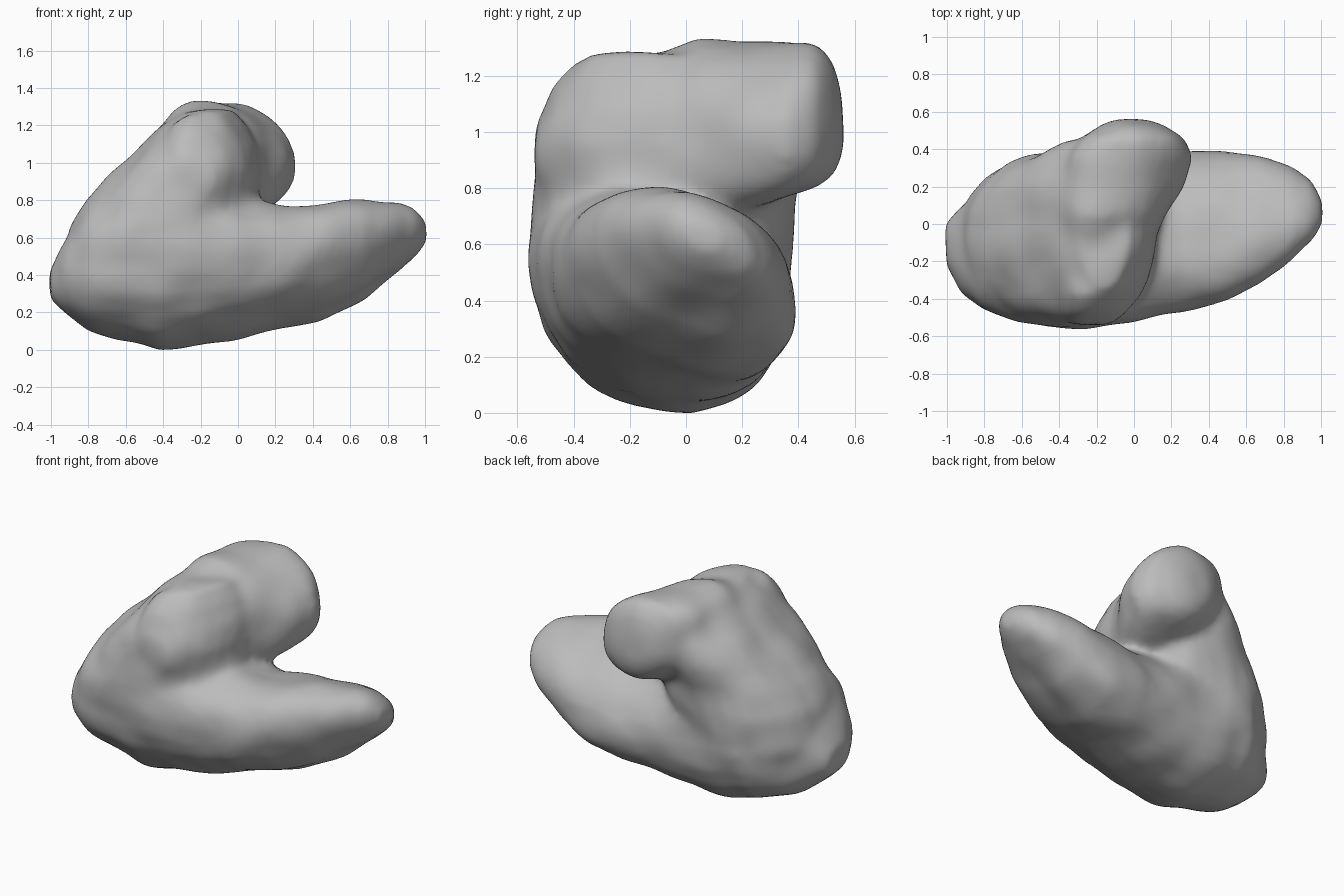
import bpy, bmesh
from math import sin, cos, tau, copysign
from mathutils import Vector, noise

cube = bpy.data.objects.get("Cube")
if cube:
    bpy.data.objects.remove(cube)

SIDES = 24
POWER = 0.92  # below one gives slightly squared sections
PLACE = {
    "x": lambda t, u, w: (t, u, w),
    "y": lambda t, u, w: (u, t, w),
    "z": lambda t, u, w: (u, w, t)}


def squared(v):
    return copysign(abs(v) ** POWER, v)


def loft(bm, axis, tilt, twist, sections):
    """Skin sheared oval sections: (station, u min, u max, w min, w max)."""
    rings = []
    for t, a, b, low, high in sections:
        shear = tilt + twist * t
        ring = []
        for i in range(SIDES):
            ang = tau * i / SIDES
            du = (b - a) / 2 * squared(cos(ang))
            dw = (high - low) / 2 * squared(sin(ang)) - shear * du
            ring.append(bm.verts.new(PLACE[axis](t, (a + b) / 2 + du, (low + high) / 2 + dw)))
        rings.append(ring)
    faces = [bm.faces.new(rings[0]), bm.faces.new(rings[-1])]
    for r, s in zip(rings, rings[1:]):
        for i in range(SIDES):
            j = (i + 1) % SIDES
            faces.append(bm.faces.new((r[i], r[j], s[j], s[i])))
    bmesh.ops.recalc_face_normals(bm, faces=faces)


bm = bmesh.new()

# Large lower lobe, lengthwise, leaning further toward its far end
loft(bm, "x", 0.18, 0.1, [
    (-1.01, -.23, .0, .26, .42),
    (-.93, -.37, .08, .19, .57),
    (-.8, -.46, .23, .1, .78),
    (-.62, -.53, .35, .04, .92),
    (-.42, -.56, .37, .0, .97),
    (-.2, -.55, .36, .03, .9),
    (.02, -.52, .36, .07, .8),
    (.25, -.48, .39, .13, .74),
    (.45, -.42, .4, .17, .77),
    (.68, -.33, .37, .29, .78),
    (.85, -.19, .3, .41, .77),
    (.95, -.1, .24, .5, .73),
    (1.01, .0, .13, .58, .68)])

# Sloping shoulder that carries the left end up to the crest
loft(bm, "z", 0, 0, [
    (.25, -.9, -.05, -.44, .31),
    (.45, -.94, .0, -.52, .36),
    (.65, -.9, .08, -.55, .39),
    (.8, -.81, .12, -.55, .4),
    (.95, -.67, .13, -.53, .44),
    (1.08, -.54, .1, -.48, .46),
    (1.2, -.4, .05, -.42, .45),
    (1.28, -.3, -.02, -.35, .4)])

# Upper lobe, crosswise, overhanging toward the back
loft(bm, "y", 0.2, 0, [
    (-.54, -.32, -.13, .84, 1.02),
    (-.47, -.38, -.05, .74, 1.16),
    (-.38, -.4, .01, .66, 1.26),
    (-.2, -.42, .06, .62, 1.25),
    (.05, -.42, .18, .66, 1.33),
    (.22, -.39, .27, .73, 1.31),
    (.36, -.36, .32, .77, 1.32),
    (.46, -.28, .27, .79, 1.32),
    (.53, -.18, .16, .84, 1.24),
    (.57, -.09, .05, .95, 1.14)])

mesh = bpy.data.meshes.new("rock_body")
bm.to_mesh(mesh)
bm.free()
rock = bpy.data.objects.new("rock_body", mesh)
bpy.context.collection.objects.link(rock)

# Fuse the lobes and soften the neck
remesh = rock.modifiers.new("fuse", "REMESH")
remesh.mode = "VOXEL"
remesh.voxel_size = 0.025
soften = rock.modifiers.new("soften", "SMOOTH")
soften.factor = 0.5
soften.iterations = 14
bpy.context.view_layer.objects.active = rock
rock.select_set(True)
for mod in ("fuse", "soften"):
    bpy.ops.object.modifier_apply(modifier=mod)

# Broad, shallow lumps and hollows
mesh = rock.data
normals = [v.normal.copy() for v in mesh.vertices]
for v, n in zip(mesh.vertices, normals):
    v.co += n * 0.018 * noise.noise(v.co * 4.5 + Vector((3, 1, 7)))

# Rest on the ground
ground = min(v.co.z for v in mesh.vertices)
for v in mesh.vertices:
    v.co.z -= ground
mesh.update()

# Single grey stone colour
stone = bpy.data.materials.new("stone_grey")
stone.use_nodes = True
colour = (0.5, 0.5, 0.5, 1)
stone.diffuse_color = colour
stone.node_tree.nodes["Principled BSDF"].inputs["Base Color"].default_value = colour
mesh.materials.clear()
mesh.materials.append(stone)
bpy.ops.object.shade_smooth()
